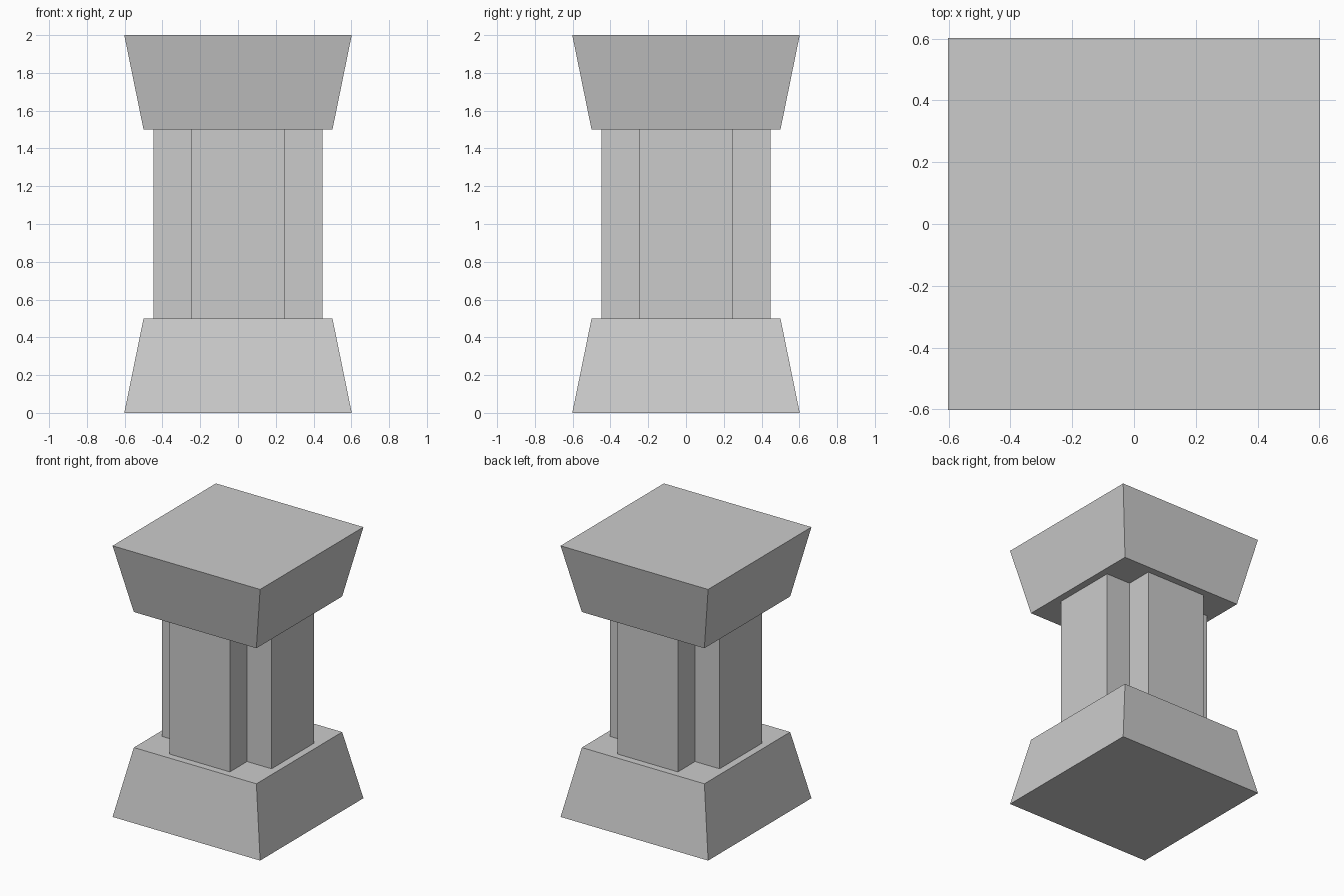
import bpy
import bmesh

if "Cube" in bpy.data.objects:
    bpy.data.objects.remove(bpy.data.objects["Cube"], do_unlink=True)

stone = bpy.data.materials.new("grey stone")
stone.use_nodes = True
grey = (0.6, 0.6, 0.6, 1)
stone.diffuse_color = grey
stone.node_tree.nodes["Principled BSDF"].inputs["Base Color"].default_value = grey


def square(half):
    return [(-half, -half), (half, -half), (half, half), (-half, half)]


def cross(arm, reach):
    """Plus-shaped outline: one notched corner, turned through four quarters."""
    outline = []
    x_axis, y_axis = (1, 0), (0, 1)
    for _ in range(4):
        for u, v in ((reach, arm), (arm, arm), (arm, reach)):
            outline.append((u * x_axis[0] + v * y_axis[0],
                            u * x_axis[1] + v * y_axis[1]))
        x_axis, y_axis = y_axis, (-x_axis[0], -x_axis[1])
    return outline


def loft(name, lower, upper, z0, z1):
    """Closed solid between two matching outlines."""
    bm = bmesh.new()
    bottom = [bm.verts.new((x, y, z0)) for x, y in lower]
    top = [bm.verts.new((x, y, z1)) for x, y in upper]
    bm.faces.new(bottom[::-1])
    bm.faces.new(top)
    count = len(bottom)
    for i in range(count):
        j = (i + 1) % count
        bm.faces.new((bottom[i], bottom[j], top[j], top[i]))
    bmesh.ops.recalc_face_normals(bm, faces=bm.faces)
    mesh = bpy.data.meshes.new(name)
    bm.to_mesh(mesh)
    bm.free()
    mesh.materials.append(stone)
    obj = bpy.data.objects.new(name, mesh)
    bpy.context.collection.objects.link(obj)
    return obj


WIDE, NARROW = 0.602, 0.5

# Tapered base, notched shaft and flared cap
loft("base", square(WIDE), square(NARROW), 0, 0.5)
loft("shaft", cross(0.247, 0.447), cross(0.247, 0.447), 0.5, 1.5)
loft("cap", square(NARROW), square(WIDE), 1.5, 2)
